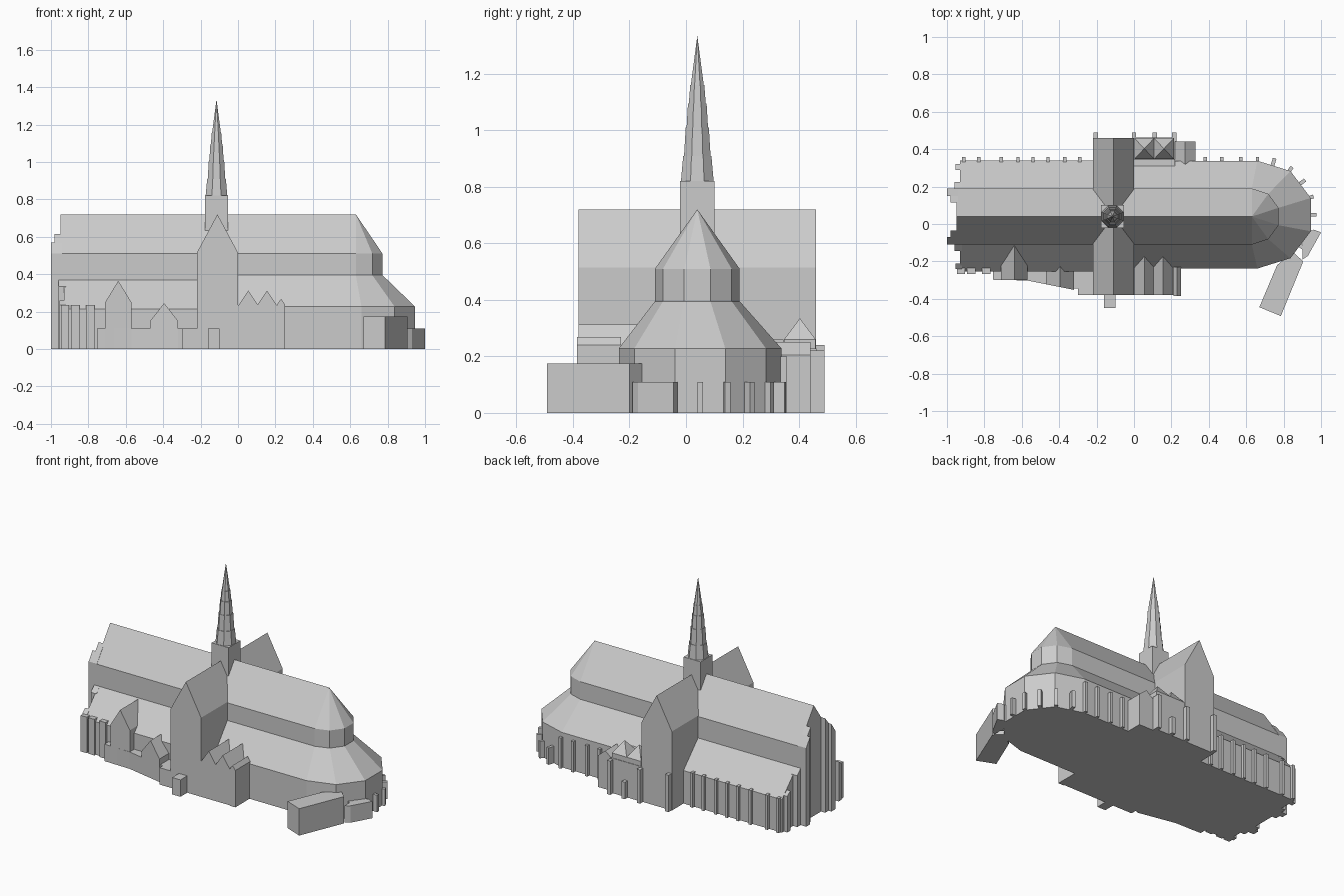
import bpy, bmesh
from math import sin, cos, radians, pi

if "Cube" in bpy.data.objects:
    bpy.data.objects.remove(bpy.data.objects["Cube"])

AXIS = 0.04  # y of the ridge


def loft(name, rings):
    """Skin equal-length rings, cap both ends, weld collapsed points."""
    bm = bmesh.new()
    rows = [[bm.verts.new(p) for p in r] for r in rings]
    n = len(rows[0])
    for a, b in zip(rows, rows[1:]):
        for i in range(n):
            j = (i + 1) % n
            bm.faces.new((a[i], a[j], b[j], b[i]))
    bm.faces.new(rows[0])
    bm.faces.new(rows[-1])
    bmesh.ops.remove_doubles(bm, verts=bm.verts, dist=1e-5)
    bmesh.ops.recalc_face_normals(bm, faces=bm.faces)
    me = bpy.data.meshes.new(name)
    bm.to_mesh(me)
    bm.free()
    ob = bpy.data.objects.new(name, me)
    bpy.context.collection.objects.link(ob)
    return ob


def prism_x(name, yz, x0, x1):
    return loft(name, [[(x, y, z) for y, z in yz] for x in (x0, x1)])


def prism_y(name, xz, y0, y1):
    return loft(name, [[(x, y, z) for x, z in xz] for y in (y0, y1)])


def plan(name, xy, h):
    return loft(name, [[(x, y, z) for x, y in xy] for z in (0, h)])


def box(name, x0, x1, y0, y1, h):
    return plan(name, [(x0, y0), (x1, y0), (x1, y1), (x0, y1)], h)


def house(name, x0, x1, y0, y1, eave, peak):
    m = (x0 + x1) / 2
    return prism_y(name, [(x0, 0), (x1, 0), (x1, eave), (m, peak), (x0, eave)], y0, y1)


def apse_ring(west, cx, cy, rx, ry, z):
    arc = [(cx + rx * cos(radians(a)), cy + ry * sin(radians(a)), z)
           for a in (-90, -54, -18, 18, 54, 90)]
    return [(west, cy - ry, z)] + arc + [(west, cy + ry, z)]


# High nave and choir with polygonal apse
loft("high_nave", [apse_ring(-0.95, 0.63, AXIS, 0.15, 0.15, z) for z in (0, 0.51)]
     + [apse_ring(-0.95, 0.63, AXIS, 0, 0, 0.72)])

# Low aisles: nave part and choir ambulatory
prism_x("nave_aisles", [(-0.255, 0), (0.34, 0), (0.34, 0.215), (0.19, 0.37),
                        (-0.11, 0.37), (-0.255, 0.215)], -0.93, -0.2)
loft("choir_ambulatory", [apse_ring(-0.1, 0.66, 0.05, 0.30, 0.288, z) for z in (0, 0.228)]
     + [apse_ring(-0.1, 0.63, AXIS, 0.15, 0.15, 0.395)])

# Transept
house("transept", -0.22, 0, -0.38, 0.46, 0.515, 0.72)

# Crossing tower and stepped octagonal spire
TX = -0.115
loft("crossing_tower", [[(TX + sx * 0.061, AXIS + sy * 0.061, z)
                         for sx, sy in ((-1, -1), (1, -1), (1, 1), (-1, 1))] for z in (0.5, 0.82)])
tiers = [(0.82, 0.058, 0.050), (0.91, 0.047, 0.041), (1.01, 0.038, 0.033),
         (1.095, 0.030, 0.025), (1.16, 0.023, 0.0), (1.335, 0, 0)]
for k in range(5):
    rings = []
    for z, r in ((tiers[k][0], tiers[k][1]), (tiers[k + 1][0], tiers[k][2])):
        rings.append([(TX + r * 1.08 * cos(pi / 8 + i * pi / 4),
                       AXIS + r * 1.08 * sin(pi / 8 + i * pi / 4), z) for i in range(8)])
    loft(f"spire_tier_{k + 1}", rings)

# West front buttresses
for s, side in ((-1, "south"), (1, "north")):
    y0, y1, y2 = AXIS + s * 0.15, AXIS + s * 0.11, AXIS + s * 0.075
    prism_x(f"west_buttress_{side}", [(y0, 0), (y1, 0), (y1, 0.57), (y0, 0.512)], -1.0, -0.94)
    prism_x(f"west_inner_buttress_{side}", [(y1, 0), (y2, 0), (y2, 0.615), (y1, 0.57)], -0.98, -0.94)
    ya, yb = AXIS + s * 0.15, AXIS + s * 0.185
    prism_x(f"aisle_west_wall_{side}", [(ya, 0), (yb, 0), (yb, 0.335), (ya, 0.37)], -0.96, -0.92)
    yc, yd = AXIS + s * 0.25, AXIS + s * 0.28
    prism_x(f"aisle_west_buttress_{side}", [(yc, 0), (yd, 0), (yd, 0.235), (yc, 0.26)], -0.955, -0.92)

# Wall buttresses along the aisles
for i, x in enumerate((-0.91, -0.83, -0.71, -0.62, -0.54, -0.46, -0.37, -0.29)):
    box(f"north_nave_buttress_{i}", x - 0.009, x + 0.009, 0.32, 0.358, 0.225)
for i, x in enumerate((0.38, 0.47, 0.57, 0.66)):
    box(f"north_choir_buttress_{i}", x - 0.009, x + 0.009, 0.32, 0.358, 0.2)
for i, x in enumerate((-0.925, -0.87, -0.79)):
    box(f"south_nave_buttress_{i}", x - 0.022, x + 0.022, -0.268, -0.22, 0.235)

# Low radial buttresses around the apse
for i, a in enumerate((73, 54, 36, 18, 0, -18, -36)):
    c, s = cos(radians(a)), sin(radians(a))
    plan(f"apse_buttress_{i}", [(0.66 + r * c - t * s, 0.05 + r * s + t * c)
         for r, t in ((0.26, -0.01), (0.315, -0.01), (0.315, 0.01), (0.26, 0.01))], 0.11)

# South nave chapels and low annexes
house("south_gabled_chapel", -0.71, -0.57, -0.30, -0.11, 0.25, 0.365)
plan("south_low_annex", [(-0.755, -0.24), (-0.755, -0.298), (-0.57, -0.302),
                         (-0.32, -0.352), (-0.32, -0.24)], 0.11)
plan("south_porch", [(-0.47, -0.24), (-0.47, -0.322), (-0.32, -0.352), (-0.32, -0.24)], 0.15)
loft("south_porch_roof", [[(-0.47, -0.322, 0.15), (-0.395, -0.337, 0.245), (-0.32, -0.352, 0.15)],
                          [(-0.47, -0.22, 0.15), (-0.395, -0.22, 0.245), (-0.32, -0.22, 0.15)]])
box("transept_corner_annex", -0.32, -0.2, -0.345, -0.24, 0.11)
box("transept_side_annex", -0.30, -0.2, -0.38, -0.30, 0.11)
box("transept_front_porch", -0.16, -0.1, -0.45, -0.37, 0.11)

# South choir chapel with twin gables
box("south_choir_chapel", -0.01, 0.25, -0.38, -0.22, 0.235)
for i, x in enumerate((0.055, 0.155)):
    house(f"south_choir_gable_{i}", x - 0.052, x + 0.052, -0.38, -0.16, 0.235, 0.312)
house("south_choir_pier", 0.21, 0.25, -0.385, -0.23, 0.24, 0.268)

# North choir chapel with two pyramid roofs, and its gabled neighbour
box("north_choir_chapel", -0.01, 0.22, 0.3, 0.462, 0.228)
box("north_choir_parapet", -0.01, 0.22, 0.29, 0.345, 0.26)
for i, x in enumerate((0.055, 0.16)):
    loft(f"north_pyramid_{i}", [[(x + u * k, 0.403 + v * k, z) for u, v in
         ((-0.053, -0.056), (0.053, -0.056), (0.053, 0.056), (-0.053, 0.056))]
        for k, z in ((1, 0.228), (1, 0.26), (0, 0.335))])
house("north_small_chapel", 0.22, 0.328, 0.30, 0.44, 0.205, 0.25)
for i, (x, h) in enumerate(((-0.205, 0.24), (0.0, 0.22), (0.11, 0.11), (0.215, 0.22))):
    box(f"north_transept_buttress_{i}", x - 0.012, x + 0.012, 0.44, 0.49, h)

# South-east angled annex and its low link wall
plan("east_annex", [(0.67, -0.445), (0.785, -0.492), (0.905, -0.2), (0.85, -0.15), (0.765, -0.22)], 0.175)
plan("east_link", [(0.90, -0.19), (0.93, -0.17), (1.0, -0.045), (0.96, -0.03), (0.90, -0.08)], 0.11)
